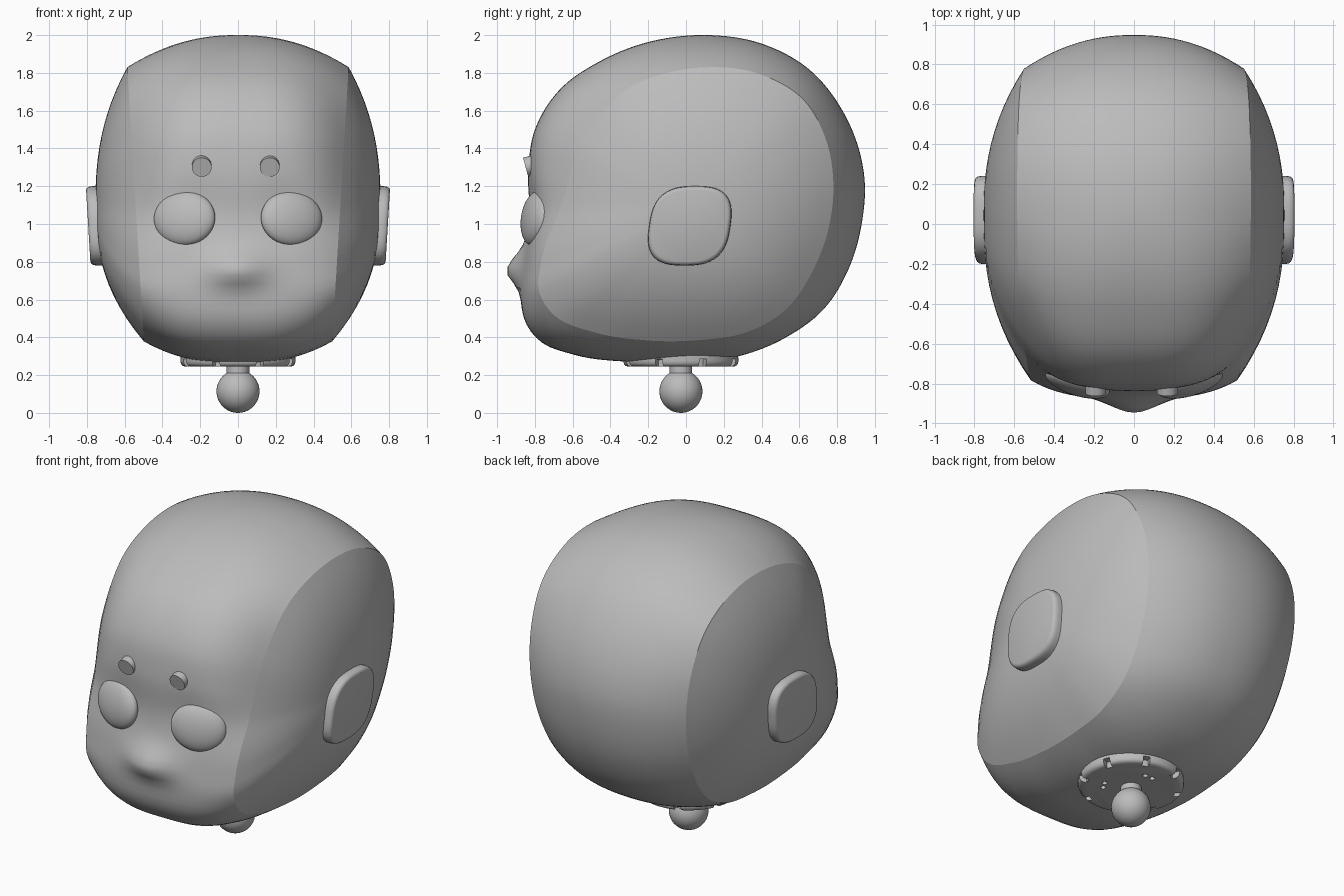
import bpy, bmesh
from math import sin, cos, pi, tau, atan2, hypot, exp, radians
from mathutils import Matrix, Vector

cube = bpy.data.objects.get("Cube")
if cube:
    bpy.data.objects.remove(cube, do_unlink=True)

grey = bpy.data.materials.new("plain grey")
grey.use_nodes = True
COLOR = (0.5, 0.5, 0.5, 1)
grey.diffuse_color = COLOR
grey.node_tree.nodes["Principled BSDF"].inputs["Base Color"].default_value = COLOR


def finish(bm, name, angle=None):
    """Turn a bmesh into an object; an angle gives smooth shading with sharp edges."""
    bmesh.ops.recalc_face_normals(bm, faces=bm.faces[:])
    mesh = bpy.data.meshes.new(name)
    bm.to_mesh(mesh)
    bm.free()
    mesh.materials.append(grey)
    obj = bpy.data.objects.new(name, mesh)
    bpy.context.collection.objects.link(obj)
    if angle:
        bpy.ops.object.select_all(action="DESELECT")
        obj.select_set(True)
        bpy.context.view_layer.objects.active = obj
        bpy.ops.object.shade_smooth_by_angle(angle=radians(angle))
    return obj


def bridge(bm, ring_a, ring_b):
    n = len(ring_a)
    for i in range(n):
        j = (i + 1) % n
        bm.faces.new((ring_a[i], ring_a[j], ring_b[j], ring_b[i]))


# Head: two outlines seen from the side, as radius against angle about a centre
CENTRE = (0.03, 1.1)


def outline(points):
    knots = sorted((atan2(z - CENTRE[1], y - CENTRE[0]), hypot(y - CENTRE[0], z - CENTRE[1]))
                   for y, z in points)
    ring = ([(a - tau, r) for a, r in knots[-2:]] + knots
            + [(a + tau, r) for a, r in knots[:2]])

    def slope(i):
        return (ring[i + 1][1] - ring[i - 1][1]) / (ring[i + 1][0] - ring[i - 1][0])

    def radius(angle):
        angle = (angle + pi) % tau - pi
        i = max(k for k in range(1, len(ring) - 2) if ring[k][0] <= angle)
        (a, ra), (b, rb) = ring[i], ring[i + 1]
        h, t = b - a, (angle - a) / (b - a)
        return (ra * (1 + 2 * t) * (1 - t) ** 2 + rb * t * t * (3 - 2 * t)
                + h * slope(i) * t * (1 - t) ** 2 - h * slope(i + 1) * t * t * (1 - t))
    return radius


middle = outline([(0.12, 2), (0.4, 1.955), (0.65, 1.82), (0.84, 1.58), (0.945, 1.24),
                  (0.93, 1), (0.86, 0.76), (0.73, 0.55), (0.53, 0.4), (0.28, 0.3),
                  (0, 0.265), (-0.3, 0.27), (-0.6, 0.31), (-0.76, 0.37), (-0.85, 0.48),
                  (-0.875, 0.62), (-0.86, 0.8), (-0.83, 1.05), (-0.835, 1.3),
                  (-0.8, 1.5), (-0.67, 1.71), (-0.44, 1.87), (-0.15, 1.975)])
crease = outline([(0.12, 1.83), (0.4, 1.79), (0.62, 1.66), (0.74, 1.45), (0.78, 1.22),
                  (0.76, 1), (0.68, 0.77), (0.52, 0.54), (0.33, 0.43), (0.06, 0.385),
                  (-0.22, 0.385), (-0.48, 0.425), (-0.69, 0.51), (-0.78, 0.65),
                  (-0.77, 0.78), (-0.66, 1.1), (-0.54, 1.45), (-0.32, 1.71), (-0.1, 1.8)])


def bell(d, width):
    return exp(-(d / width) ** 2)


def sculpt(x, y, z):
    """Pull the muzzle out and press the eye sockets in."""
    if y < -0.5:
        y -= 0.085 * bell(x, 0.16) * bell(z - 0.755, 0.1 if z > 0.755 else 0.08)
        y += 0.015 * bell(abs(x) - 0.24, 0.13) * bell(z - 1.08, 0.2)
    return x, y, z


def head_point(angle, kind, t):
    rc, rm = crease(angle), middle(angle)
    xc = 0.5 + 0.06 * (CENTRE[1] + rc * sin(angle) - 0.4)
    if kind == "side":
        r, x = abs(t) * rc, 0.755 - (0.755 - xc) * abs(t) ** 2.4
        x = x if t > 0 else -x
    else:
        power = 2.2 + 1.2 * max(0, -cos(angle))
        r, x = rm + (rc - rm) * abs(t) ** power, xc * t
    return sculpt(x, CENTRE[0] + r * cos(angle), CENTRE[1] + r * sin(angle))


AROUND, SIDE, ACROSS = 160, 12, 32
stations = [("side", k / SIDE) for k in range(1, SIDE)]
stations += [("band", 1 - 2 * k / ACROSS) for k in range(ACROSS + 1)]
stations += [("side", -k / SIDE) for k in range(SIDE - 1, 0, -1)]
bm = bmesh.new()
rings = [[bm.verts.new(head_point(tau * i / AROUND, *s)) for i in range(AROUND)] for s in stations]
for a, b in zip(rings, rings[1:]):
    bridge(bm, a, b)
for ring, x in ((rings[0], 0.755), (rings[-1], -0.755)):
    pole = bm.verts.new((x, *CENTRE))
    for i in range(AROUND):
        bm.faces.new((ring[i - 1], ring[i], pole))
for f in bm.faces:
    f.smooth = True
for ring in (rings[SIDE - 1], rings[SIDE - 1 + ACROSS]):
    for i in range(AROUND):
        bm.edges.get((ring[i - 1], ring[i])).smooth = False
finish(bm, "head")


# Ears: rounded slabs with a soft outer rim, leaning out at the top
def ear(side):
    bm = bmesh.new()
    rows = []
    for x, scale in ((0.69, 1), (0.76, 1), (0.779, 0.985), (0.789, 0.95), (0.793, 0.9)):
        row = []
        for i in range(64):
            a = tau * i / 64
            c, s = cos(a), sin(a)
            size = scale / (abs(c) ** 2.8 + abs(s) ** 2.8) ** (1 / 2.8)
            y, z = 0.215 * size * c, 0.21 * size * s
            row.append(bm.verts.new((side * (x + 0.06 * z), 0.02 + y + 0.14 * z, 0.99 + z)))
        rows.append(row)
    for a, b in zip(rows, rows[1:]):
        bridge(bm, a, b)
    bm.faces.new(rows[0])
    bm.faces.new(rows[-1])
    finish(bm, ("left" if side > 0 else "right") + "_ear", 35)


# Eyes: flattened domes that follow the face
def eye(side):
    bm = bmesh.new()
    turn = Matrix.Rotation(side * radians(17), 4, "Z") @ Matrix.Rotation(radians(-8), 4, "X")
    place = Matrix.Translation((side * 0.283, -0.797, 1.03))
    bmesh.ops.create_uvsphere(bm, u_segments=48, v_segments=32, radius=1,
                              matrix=place @ turn @ Matrix.Diagonal((0.168, 0.062, 0.145, 1)))
    finish(bm, ("left" if side > 0 else "right") + "_eye", 60)


# Brow dots: small discs whose upper edge stands proud
def brow(name, x):
    bm = bmesh.new()
    bmesh.ops.create_cone(bm, cap_ends=True, segments=40, radius1=0.052, radius2=0.052, depth=0.05,
                          matrix=Matrix.Translation((x, -0.825, 1.307))
                          @ Matrix.Rotation(radians(105), 4, "X"))
    finish(bm, name, 35)


for side in (1, -1):
    ear(side)
    eye(side)
brow("left_brow", 0.168)
brow("right_brow", -0.192)

# Neck plate: bevelled disc with rim notches and fixing holes
NECK = Vector((0, -0.027, 0))
bm = bmesh.new()
profile = [(0.3, 0.34), (0.305, 0.275), (0.302, 0.26), (0.294, 0.25), (0.28, 0.245)]
rows = [[bm.verts.new(NECK + Vector((r * cos(tau * i / 64), r * sin(tau * i / 64), z)))
         for i in range(64)] for r, z in profile]
for a, b in zip(rows, rows[1:]):
    bridge(bm, a, b)
bm.faces.new(rows[0])
bm.faces.new(rows[-1])
plate = finish(bm, "neck_plate", 35)

bm = bmesh.new()
for i in range(8):
    spin = Matrix.Translation(NECK) @ Matrix.Rotation(tau * (i + 0.5) / 8, 4, "Z")
    bmesh.ops.create_cube(bm, size=1, matrix=spin @ Matrix.Translation((0.285, 0, 0.255))
                          @ Matrix.Diagonal((0.05, 0.04, 0.06, 1)))
for i in range(3):
    for step in (-0.16, 0.16):
        a = pi / 2 + tau * i / 3 + step
        bmesh.ops.create_cone(bm, cap_ends=True, segments=20, radius1=0.016, radius2=0.016, depth=0.06,
                              matrix=Matrix.Translation(NECK + Vector((0.16 * cos(a), 0.16 * sin(a), 0.25))))
cutter = finish(bm, "neck_plate_cutter")
cutter.hide_render = True
cutter.hide_viewport = True
cutter.display_type = "WIRE"
cut = plate.modifiers.new("notches", "BOOLEAN")
cut.operation = "DIFFERENCE"
cut.solver = "EXACT"
cut.object = cutter

# Neck stem and ball joint
bm = bmesh.new()
bmesh.ops.create_cone(bm, cap_ends=True, segments=32, radius1=0.06, radius2=0.06, depth=0.09,
                      matrix=Matrix.Translation(NECK + Vector((0, 0, 0.225))))
finish(bm, "neck_stem", 35)
bm = bmesh.new()
bmesh.ops.create_uvsphere(bm, u_segments=40, v_segments=24, radius=0.114,
                          matrix=Matrix.Translation(NECK + Vector((0, 0, 0.114))))
finish(bm, "neck_ball", 60)
